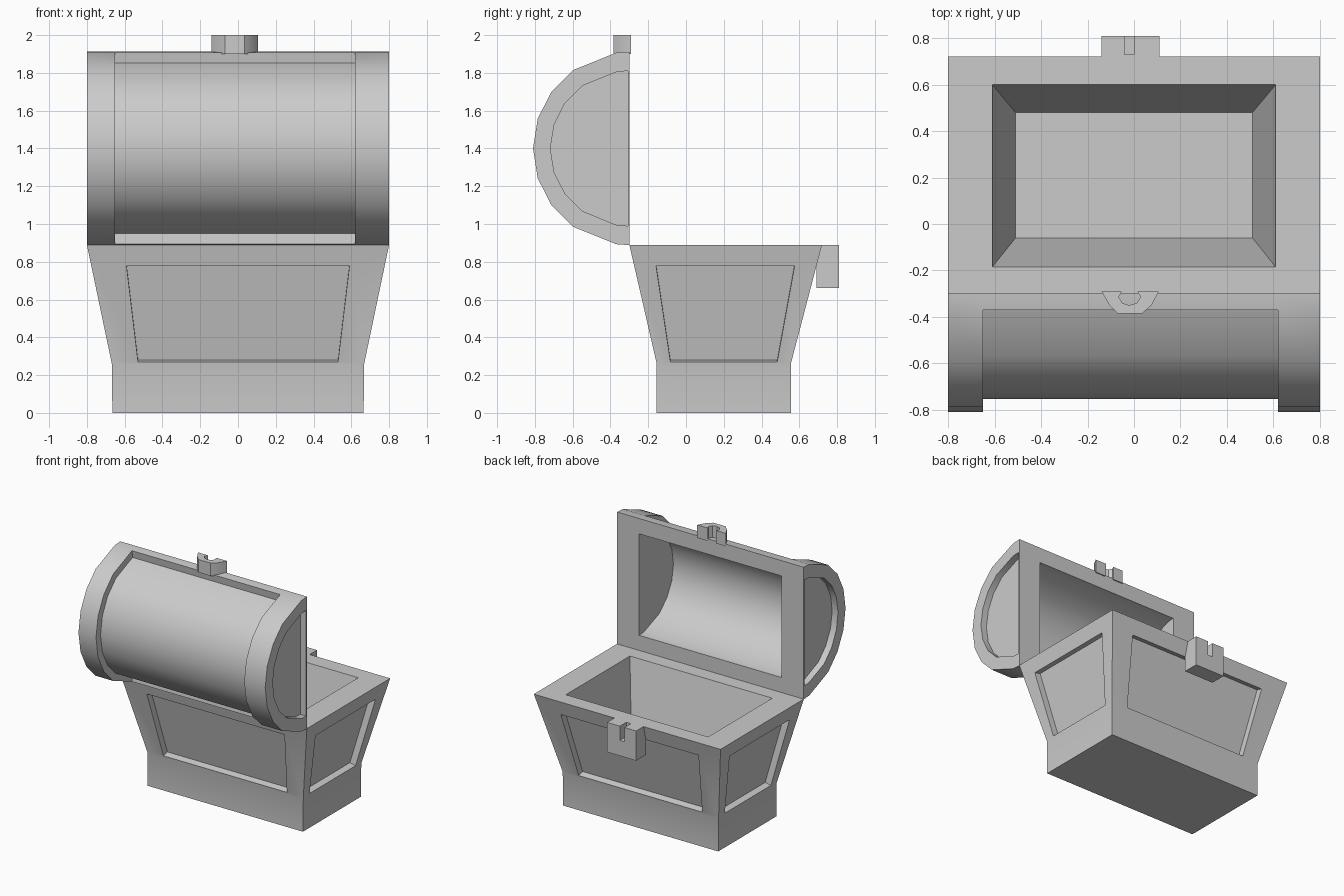
import bpy, bmesh
from math import sin, cos, radians
from mathutils import Vector as V

if "Cube" in bpy.data.objects:
    bpy.data.objects.remove(bpy.data.objects["Cube"])


def face(bm, pts):
    return bm.faces.new([bm.verts.new(p) for p in pts])


def strip(bm, a, b, closed=False):
    """Quads between two matching point rows."""
    n = len(a)
    for i in range(n if closed else n - 1):
        j = (i + 1) % n
        face(bm, [a[i], a[j], b[j], b[i]])


def prism(bm, pts, direction):
    other = [V(p) + V(direction) for p in pts]
    face(bm, pts)
    face(bm, other)
    strip(bm, pts, other, True)


def finish(bm, name):
    bmesh.ops.remove_doubles(bm, verts=bm.verts[:], dist=0.0002)
    bmesh.ops.recalc_face_normals(bm, faces=bm.faces[:])
    me = bpy.data.meshes.new(name)
    bm.to_mesh(me)
    bm.free()
    ob = bpy.data.objects.new(name, me)
    bpy.context.collection.objects.link(ob)
    bpy.ops.object.select_all(action='DESELECT')
    ob.select_set(True)
    bpy.context.view_layer.objects.active = ob
    bpy.ops.object.shade_smooth_by_angle(angle=radians(30))
    return ob


def rect(x, y0, y1, z):
    return [V((-x, y0, z)), V((x, y0, z)), V((x, y1, z)), V((-x, y1, z))]


# chest body: straight foot, flared walls with recessed panels, open cavity
bm = bmesh.new()
foot = rect(.665, -.155, .555, 0)
waist = rect(.668, -.155, .555, .26)
rim = rect(.80, -.30, .72, .89)
mouth = rect(.61, -.185, .60, .89)
floor = rect(.51, -.06, .48, .35)
face(bm, foot)
strip(bm, foot, waist, True)
strip(bm, rim, mouth, True)
strip(bm, mouth, floor, True)
face(bm, floor)
for i in range(4):
    j = (i + 1) % 4
    a, b, c, d = waist[i], waist[j], rim[j], rim[i]

    def at(u, v):
        return a.lerp(b, u).lerp(d.lerp(c, u), v)

    edge = [at(.105, .015), at(.895, .015), at(.88, .82), at(.12, .82)]
    normal = (b - a).cross(d - a).normalized()
    deep = [p - normal * .05 for p in edge]
    strip(bm, [a, b, c, d], edge, True)
    strip(bm, edge, deep, True)
    face(bm, deep)
finish(bm, "chest_body")

# open barrel lid
ANGLES = [0, 8, 36, 54, 72, 90, 108, 126, 144, 172, 180]


def arc(r, x, y=-.298, depth=None):
    depth = depth or r
    return [V((x, y - depth * sin(radians(t)), 1.4 + r * cos(radians(t)))) for t in ANGLES]


bm = bmesh.new()
xs = [-.80, -.65, .62, .80]
outer = [arc(.512, x) for x in xs]
strip(bm, outer[0], outer[1])
strip(bm, outer[2], outer[3])
# recessed curved panel between the end bands
low = [arc(.456, x)[1:-1] for x in xs[1:3]]
mid = [[o[0], o[1]] + l + [o[-2], o[-1]] for o, l in zip(outer[1:3], low)]
strip(bm, mid[0], mid[1])
for o, l in zip(outer[1:3], low):
    strip(bm, o[1:-1], l)
# recessed end panels
for s, o in ((-1, outer[0]), (1, outer[3])):
    ring = arc(.41, s * .80, -.308)
    deep = arc(.41, s * .75, -.308)
    strip(bm, o, ring, True)
    strip(bm, ring, deep, True)
    face(bm, deep)
# mouth border and hollow inside
hollow = [arc(.393, x, -.298, .42) for x in (-.61, -.5, .5, .61)]


def loop(rows):
    return [r[0] for r in rows] + [r[-1] for r in reversed(rows)]


strip(bm, loop(outer), loop(hollow), True)
for p, q in zip(hollow, hollow[1:]):
    strip(bm, p, q)
face(bm, hollow[0])
face(bm, hollow[3])
finish(bm, "barrel_lid")

# lock plate on the body, with a slot from the top
bm = bmesh.new()
slot = [(-.14, .89), (-.14, .66), (.11, .66), (.11, .89),
        (0, .89), (0, .78), (-.04, .78), (-.04, .89)]
prism(bm, [(x, .73, z) for x, z in slot], (0, .08, 0))
finish(bm, "lock_plate")
bm = bmesh.new()
prism(bm, [(x, .69, z) for x, z in slot[:4]], (0, .04, 0))
finish(bm, "lock_back")

# lid hasp: half octagon with a round hole open at its straight side
bm = bmesh.new()
hasp = [(-.14, -.29), (-.105, -.35), (-.07, -.385), (.035, -.385), (.075, -.35),
        (.107, -.29), (.015, -.29), (.028, -.315), (.012, -.34), (-.02, -.35),
        (-.05, -.34), (-.066, -.315), (-.052, -.29)]
prism(bm, [(x, y, 1.90) for x, y in hasp], (0, 0, .10))
finish(bm, "lid_hasp")
